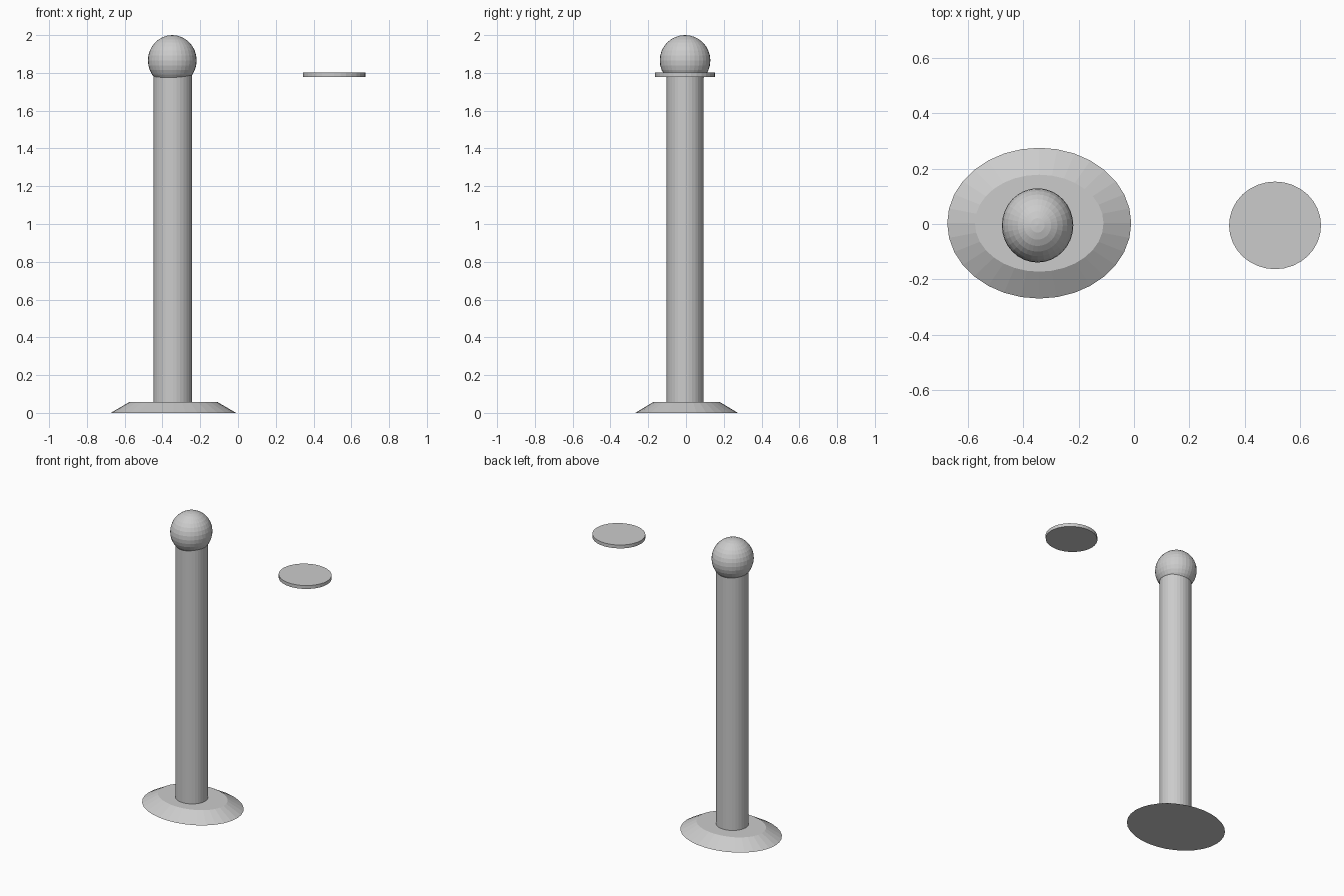
import bpy

if "Cube" in bpy.data.objects:
    bpy.data.objects.remove(bpy.data.objects["Cube"])


def tapered_disc(name, centre, bottom, top, z0, z1, sides=32):
    """Elliptical cylinder or frustum; bottom and top are (rx, ry)."""
    bpy.ops.mesh.primitive_cylinder_add(vertices=sides, radius=1, depth=2)
    obj = bpy.context.object
    obj.name = name
    for v in obj.data.vertices:
        upper = v.co.z > 0
        rx, ry = top if upper else bottom
        v.co = (v.co.x * rx, v.co.y * ry, z1 if upper else z0)
    obj.location = (centre[0], centre[1], 0)
    return obj


# Oval foot with sloping rim
tapered_disc("base", (-0.342, 0.003), (0.332, 0.272), (0.232, 0.175), 0, 0.058)

# Upright pole, sunk slightly into the base and the ball
tapered_disc("pole", (-0.345, -0.005), (0.102, 0.098), (0.102, 0.098), 0.05, 1.785)

# Ball finial
bpy.ops.mesh.primitive_uv_sphere_add(segments=32, ring_count=16, radius=1,
                                     location=(-0.348, -0.005, 1.866))
ball = bpy.context.object
ball.name = "ball_finial"
ball.scale = (0.129, 0.134, 0.134)

# Separate floating thin disc
tapered_disc("floating_disc", (0.509, -0.005), (0.166, 0.158), (0.166, 0.158), 1.778, 1.801)
